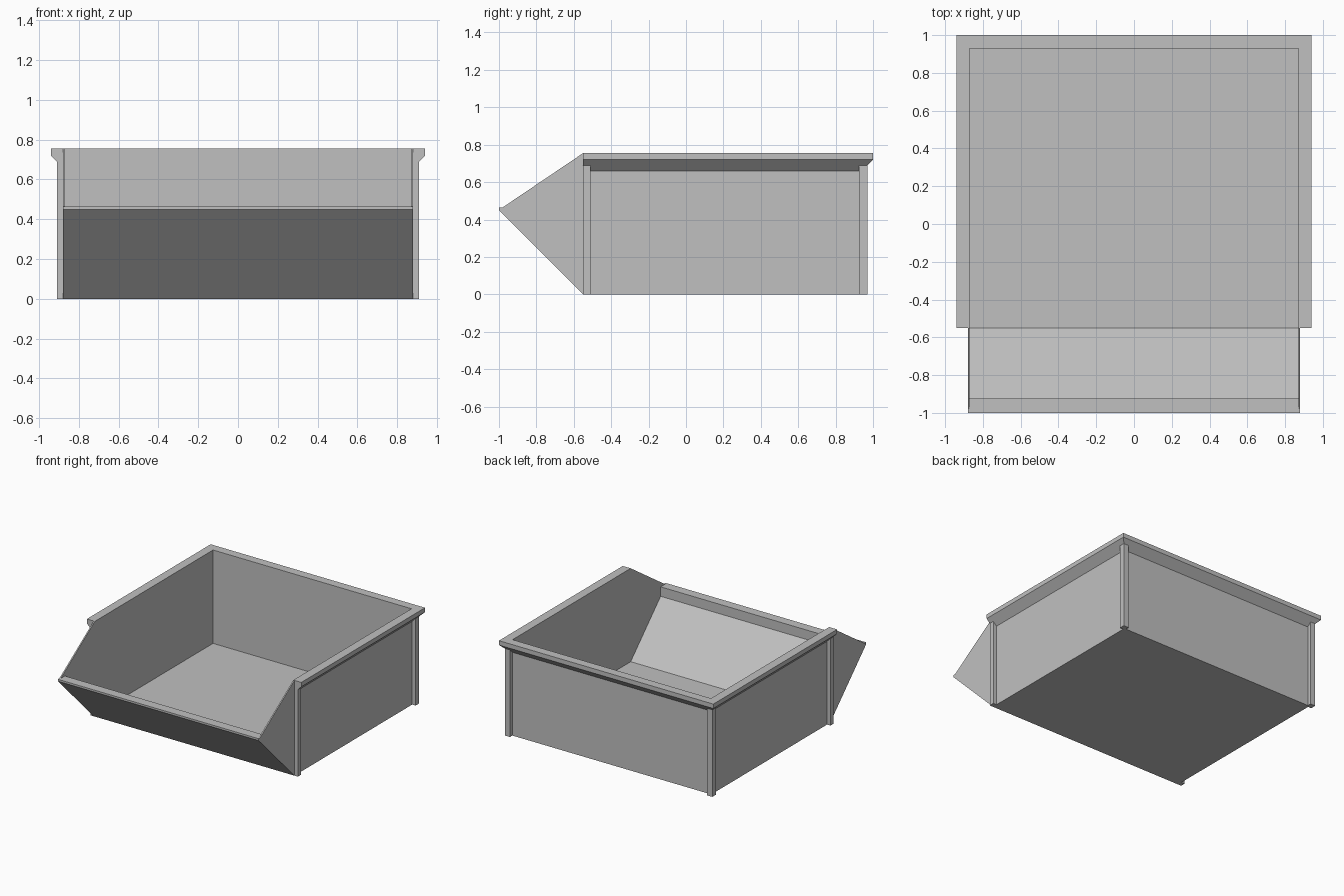
import bpy
import bmesh

if "Cube" in bpy.data.objects:
    bpy.data.objects.remove(bpy.data.objects["Cube"])

# Single plain grey
grey = bpy.data.materials.new("plain_grey")
grey.use_nodes = True
colour = (0.53, 0.53, 0.53, 1)
grey.diffuse_color = colour
grey.node_tree.nodes["Principled BSDF"].inputs["Base Color"].default_value = colour

# Shared dimensions: inner half width, inner back, front of the box, heights
IN_X, IN_Y, FRONT, TOP = 0.87, 0.93, -0.55, 0.755
WALL, FLOOR = 0.01, 0.015
LIP_Y, LIP_Z = -1.0, 0.465


def loft(name, rings):
    """Join matching closed rings of points and cap both ends."""
    bm = bmesh.new()
    rows = [[bm.verts.new(p) for p in ring] for ring in rings]
    n = len(rows[0])
    for a, b in zip(rows, rows[1:]):
        for i in range(n):
            j = (i + 1) % n
            bm.faces.new((a[i], a[j], b[j], b[i]))
    bm.faces.new(rows[0])
    bm.faces.new(rows[-1][::-1])
    bmesh.ops.recalc_face_normals(bm, faces=bm.faces)
    mesh = bpy.data.meshes.new(name)
    bm.to_mesh(mesh)
    bm.free()
    mesh.materials.append(grey)
    obj = bpy.data.objects.new(name, mesh)
    bpy.context.collection.objects.link(obj)
    return obj


def side_prism(name, x0, x1, profile):
    """Extrude a (y, z) profile across x."""
    return loft(name, [[(x, y, z) for y, z in profile] for x in (x0, x1)])


def box(name, x0, x1, y0, y1, z0, z1):
    return side_prism(name, x0, x1, [(y0, z0), (y1, z0), (y1, z1), (y0, z1)])


# Walls with flared rim: one (outward offset, height) section swept round three sides
section = [(0, 0), (0, TOP), (0.07, TOP), (0.07, 0.72), (WALL, 0.66), (WALL, 0)]
path = [(-1, FRONT, 0), (-1, IN_Y, 1), (1, IN_Y, 1), (1, FRONT, 0)]
loft("walls_and_rim",
     [[(s * (IN_X + d), y + d * back, z) for d, z in section] for s, y, back in path])

# Floor
box("floor", -IN_X, IN_X, FRONT, IN_Y, 0, FLOOR)

# Sloping front panel with its flat lip
side_prism("front_slope", -IN_X, IN_X, [
    (FRONT, 0), (LIP_Y, LIP_Z - FLOOR), (LIP_Y, LIP_Z),
    (-0.925, LIP_Z), (-0.925, 0.39), (FRONT, FLOOR)])

for side, s in (("left", 1), ("right", -1)):
    # Pointed cheeks closing the sides of the front slope
    side_prism(side + "_cheek", s * IN_X, s * (IN_X + WALL), [
        (FRONT, 0), (LIP_Y, LIP_Z - FLOOR), (LIP_Y, LIP_Z), (-0.98, LIP_Z), (FRONT, TOP)])
    # Corner posts reaching up into the rim flare
    box(side + "_front_post", s * (IN_X + WALL), s * 0.91, FRONT, -0.51, 0, 0.69)
    # Back posts wrap round the corner, leaving the inside clear
    corner = [(IN_X + WALL, 0.925), (0.91, 0.925), (0.91, 0.97),
              (0.865, 0.97), (0.865, IN_Y + WALL), (IN_X + WALL, IN_Y + WALL)]
    loft(side + "_back_post", [[(s * x, y, z) for x, y in corner] for z in (0, 0.69)])
